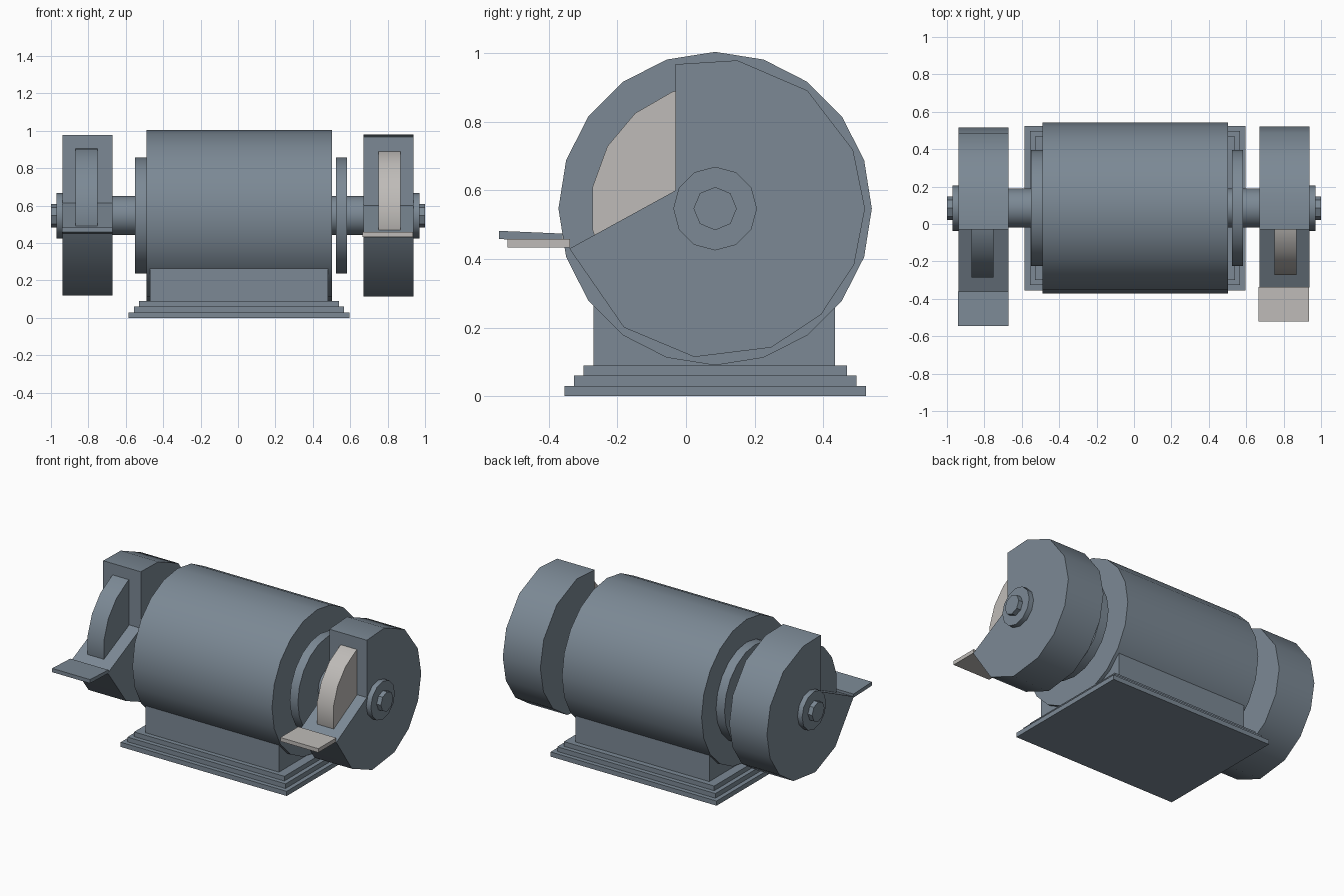
import bpy, bmesh
from math import sin, cos, radians, pi

cube = bpy.data.objects.get("Cube")
if cube:
    bpy.data.objects.remove(cube, do_unlink=True)

CY, CZ = 0.085, 0.547   # shaft axis


def material(name, rgb):
    m = bpy.data.materials.new(name)
    m.use_nodes = True
    m.diffuse_color = (*rgb, 1)
    m.node_tree.nodes["Principled BSDF"].inputs["Base Color"].default_value = (*rgb, 1)
    return m


STEEL = material("blue_grey_steel", (0.2, 0.25, 0.3))
PALE = material("pale_grey", (0.52, 0.5, 0.48))


def prism(name, pts, x0, x1, mat=STEEL, smooth=50):
    """Extrude a (y, z) outline along x."""
    bm = bmesh.new()
    face = bm.faces.new([bm.verts.new((x0, y, z)) for y, z in pts])
    ext = bmesh.ops.extrude_face_region(bm, geom=[face])
    for v in ext["geom"]:
        if isinstance(v, bmesh.types.BMVert):
            v.co.x = x1
    bmesh.ops.recalc_face_normals(bm, faces=bm.faces)
    mesh = bpy.data.meshes.new(name)
    bm.to_mesh(mesh)
    bm.free()
    mesh.materials.append(mat)
    ob = bpy.data.objects.new(name, mesh)
    bpy.context.collection.objects.link(ob)
    if smooth:
        bpy.ops.object.select_all(action="DESELECT")
        ob.select_set(True)
        bpy.context.view_layer.objects.active = ob
        bpy.ops.object.shade_smooth_by_angle(angle=radians(smooth))
    return ob


def polar(r, degrees):
    return CY + r * cos(radians(degrees)), CZ + r * sin(radians(degrees))


def disc(name, r, sides, x0, x1, mat=STEEL, smooth=50):
    pts = [polar(r, 90 + 360 * i / sides) for i in range(sides)]
    return prism(name, pts, x0, x1, mat, smooth)


def box(name, x0, x1, y0, y1, z0, z1, mat=STEEL):
    return prism(name, [(y0, z0), (y1, z0), (y1, z1), (y0, z1)], x0, x1, mat, 0)


# Stepped base and pedestal
for i in range(3):
    s = 0.028 * i
    box(f"base_step_{i + 1}", -0.585 + s, 0.595 - s, -0.355 + s, 0.525 - s,
        0.03 * i, 0.03 * (i + 1))
box("pedestal", -0.47, 0.48, -0.27, 0.435, 0.09, 0.3)

# Motor housing
disc("motor_housing", 0.457, 20, -0.49, 0.502)

# Shaft, flanges, wheels, guards and nuts on both ends
RIM = (81.5, 52, 23, 0, -22, -45, -68, -98, -127.5)
for side, s in (("left", 1), ("right", -1)):
    left = s > 0
    disc(f"{side}_shaft", 0.105, 16, s * 0.45, s * 0.7)
    if left:
        disc("left_flange", 0.31, 20, 0.525, 0.583)
    else:
        disc("right_flange", 0.31, 20, -0.55, -0.48)

    # Guard with a wedge opening at the front
    r = 0.437 if left else 0.432
    lip = (-0.34, 0.43) if left else (-0.365, 0.455)
    outline = [(-0.03, 0.968 if left else 0.978)]
    outline += [polar(r, a) for a in RIM]
    outline += [lip, (-0.03, 0.6 if left else 0.615)]
    prism(f"{side}_guard", outline, s * 0.67, s * 0.937)

    # Grinding wheel
    disc(f"{side}_wheel", 0.363 if left else 0.378, 18, s * 0.752, s * 0.868,
         PALE if left else STEEL)

    # Tool rest
    if left:
        box("left_tool_rest", 0.665, 0.935, -0.52, -0.338, 0.433, 0.458, PALE)
    else:
        prism("right_tool_rest", [(-0.545, 0.458), (-0.36, 0.452), (-0.36, 0.474),
                                  (-0.545, 0.482)], -0.94, -0.67, STEEL, 0)

    # Washer and nut
    disc(f"{side}_washer", 0.122, 12, s * 0.93, s * 0.97)
    disc(f"{side}_nut", 0.063, 8, s * 0.96, s, STEEL, 0)
